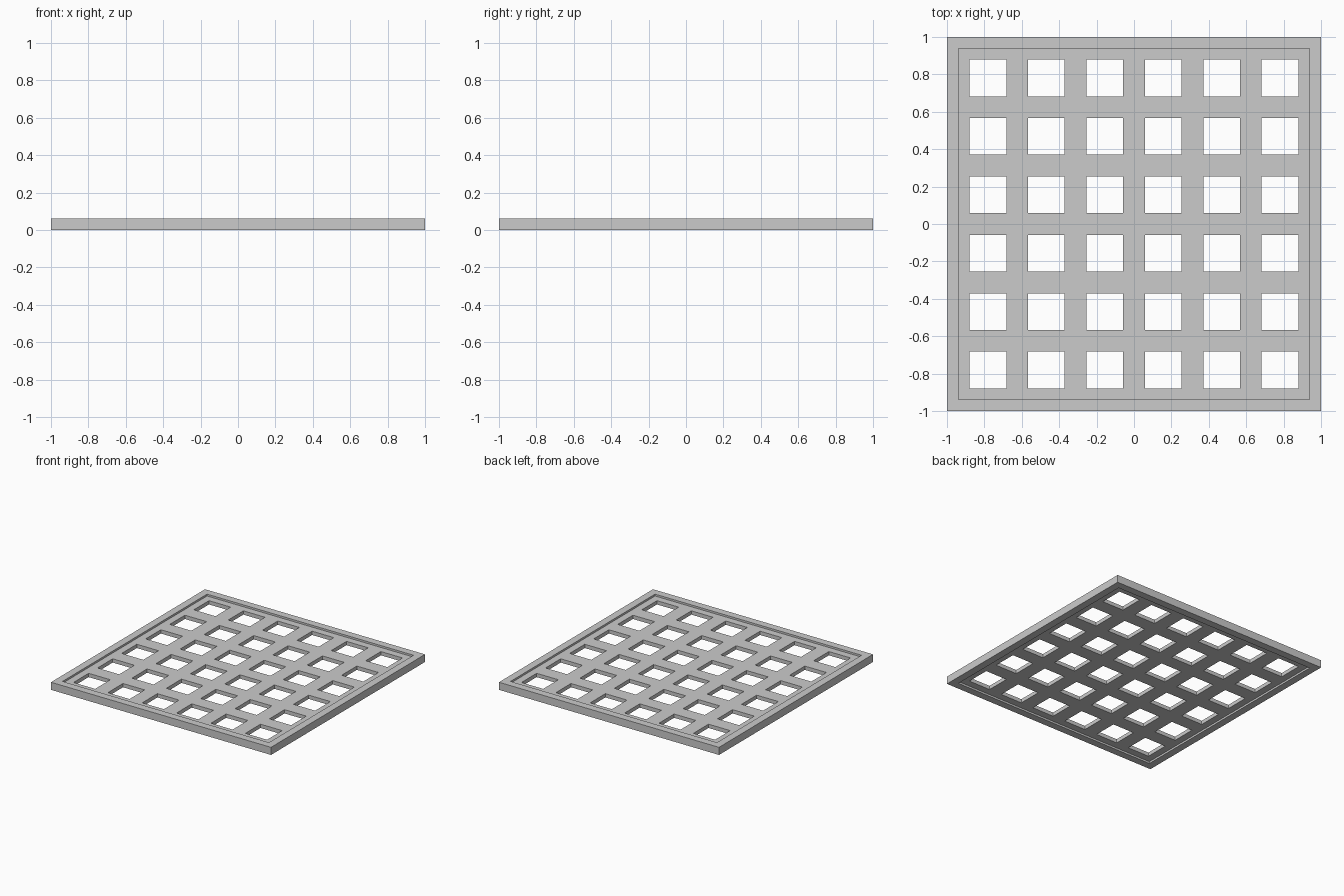
import bpy, bmesh

if "Cube" in bpy.data.objects:
    bpy.data.objects.remove(bpy.data.objects["Cube"])

OUTER, INNER, HEIGHT = 1.0, 0.9385, 0.0625
PITCH, HALF_HOLE = 0.3125, 0.0985


def slab(name, cuts, z0, z1, solid):
    """Square plate from grid lines 'cuts', keeping only cells where solid(i, j), extruded z0 to z1."""
    bm = bmesh.new()
    grid = [[bm.verts.new((x, y, z0)) for y in cuts] for x in cuts]
    n = len(cuts) - 1
    for i in range(n):
        for j in range(n):
            if solid(i, j):
                bm.faces.new((grid[i][j], grid[i + 1][j],
                              grid[i + 1][j + 1], grid[i][j + 1]))
    ext = bmesh.ops.extrude_face_region(bm, geom=bm.faces[:], use_keep_orig=True)
    top = [v for v in ext["geom"] if isinstance(v, bmesh.types.BMVert)]
    bmesh.ops.translate(bm, verts=top, vec=(0, 0, z1 - z0))
    bmesh.ops.recalc_face_normals(bm, faces=bm.faces[:])
    mesh = bpy.data.meshes.new(name)
    bm.to_mesh(mesh)
    bm.free()
    obj = bpy.data.objects.new(name, mesh)
    bpy.context.collection.objects.link(obj)
    return obj


# Raised square rim
slab("outer_frame", [-OUTER, -INNER, INNER, OUTER], 0, HEIGHT,
     lambda i, j: not (i == 1 and j == 1))

# Thinner lattice set between the rim faces, with 6 x 6 square holes
cuts = [-INNER]
for k in range(6):
    c = (k - 2.5) * PITCH
    cuts += [c - HALF_HOLE, c + HALF_HOLE]
cuts.append(INNER)
slab("grate_lattice", cuts, 0.0156, 0.0469,
     lambda i, j: not (i % 2 and j % 2))
